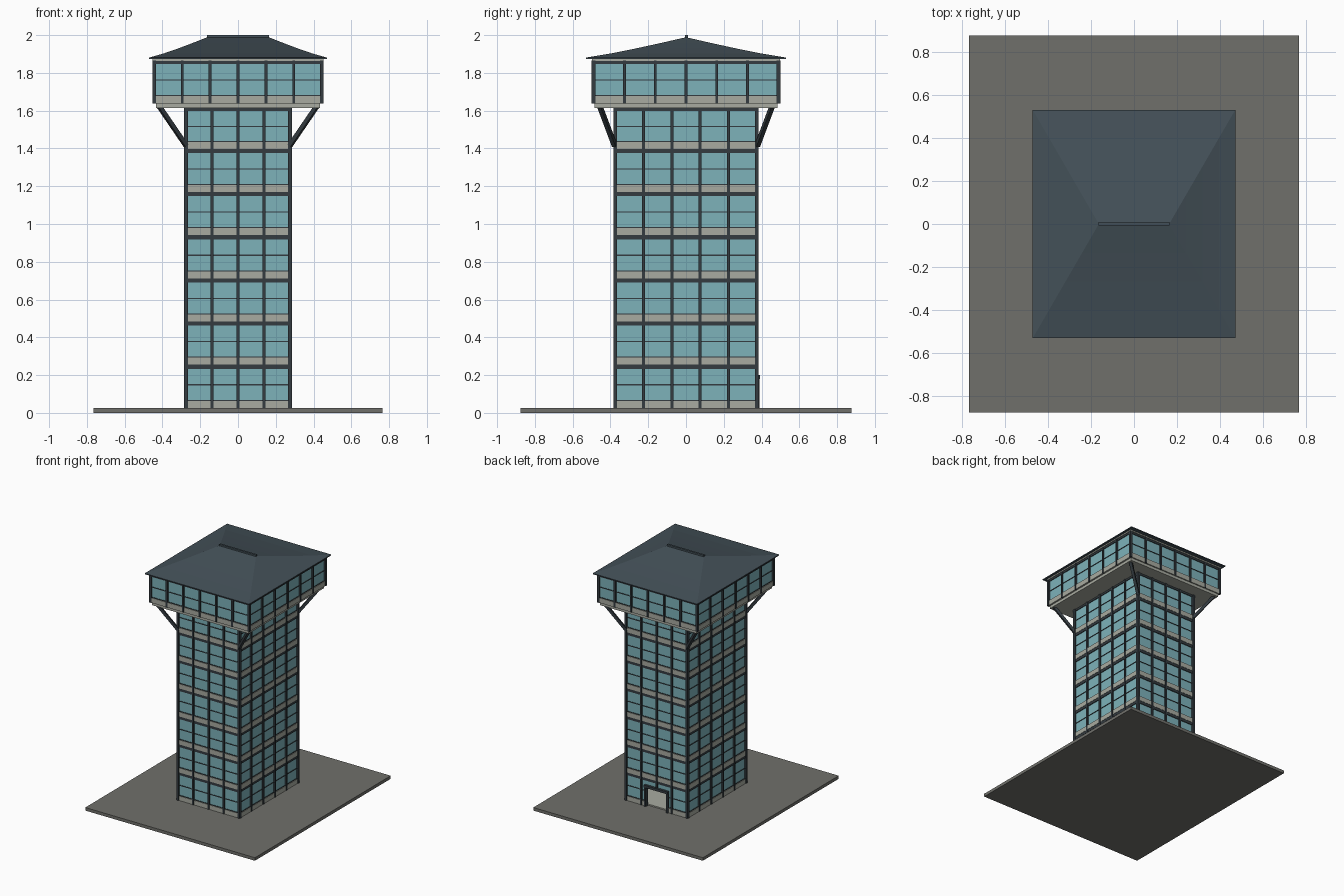
import bpy, bmesh
from mathutils import Vector

if "Cube" in bpy.data.objects:
    bpy.data.objects.remove(bpy.data.objects["Cube"])


def material(name, rgb):
    m = bpy.data.materials.new(name)
    lin = [c / 12.92 if c <= 0.04045 else ((c + 0.055) / 1.055) ** 2.4 for c in rgb]
    m.diffuse_color = (*lin, 1)
    m.use_nodes = True
    m.node_tree.nodes["Principled BSDF"].inputs["Base Color"].default_value = m.diffuse_color
    return m


PAVING = material("paving grey", (0.44, 0.44, 0.42))
CONCRETE = material("pale concrete", (0.66, 0.67, 0.63))
GLASS = material("blue glass", (0.49, 0.70, 0.73))
FRAME = material("dark frame", (0.20, 0.23, 0.25))
ROOF = material("slate roof", (0.265, 0.315, 0.345))


def finish(name, bm, mat):
    bmesh.ops.recalc_face_normals(bm, faces=bm.faces)
    me = bpy.data.meshes.new(name)
    bm.to_mesh(me)
    bm.free()
    me.materials.append(mat)
    ob = bpy.data.objects.new(name, me)
    bpy.context.collection.objects.link(ob)
    return ob


def box(bm, x0, x1, y0, y1, z0, z1):
    vs = bmesh.ops.create_cube(bm, size=1)["verts"]
    for v in vs:
        v.co = Vector(((x0 + x1) / 2 + v.co.x * (x1 - x0),
                       (y0 + y1) / 2 + v.co.y * (y1 - y0),
                       (z0 + z1) / 2 + v.co.z * (z1 - z0)))


def side_box(bm, side, u0, u1, d0, d1, z0, z1):
    """Box on a facade: u runs along the wall, d is distance outward from the centre."""
    s = -1 if side in ("front", "left") else 1
    if side in ("front", "back"):
        box(bm, u0, u1, min(s * d0, s * d1), max(s * d0, s * d1), z0, z1)
    else:
        box(bm, min(s * d0, s * d1), max(s * d0, s * d1), u0, u1, z0, z1)


def simple(name, mat, *dims):
    bm = bmesh.new()
    box(bm, *dims)
    return finish(name, bm, mat)


DOOR = 0.10          # half width of the back entrance
DOOR_TOP = 0.185


def facade(prefix, hx, hy, nx, ny, levels, top, band, header, door=False):
    """Glazed storeys with columns, sill bands, headers and transoms on four sides."""
    cols, bands, heads, panes, bars = [bmesh.new() for _ in range(5)]
    bottom = levels[0]
    for side in ("front", "right", "back", "left"):
        fb = side in ("front", "back")
        half, d, n = (hx, hy, nx) if fb else (hy, hx, ny)
        entry = door and side == "back"
        # columns
        for i in range(n + 1):
            if not fb and i in (0, n):
                continue        # the corners belong to the front and back
            u = -half + 0.01 + i * (2 * half - 0.02) / n
            w = 0.01 if i in (0, n) else 0.0075
            z0 = DOOR_TOP if entry and abs(u) < DOOR else bottom
            side_box(cols, side, u - w, u + w, d - 0.02, d, z0, top)
        for i, z in enumerate(levels):
            zt = levels[i + 1] if i + 1 < len(levels) else top
            a = half - 0.015
            spans = [(-a, -DOOR), (DOOR, a)] if entry and i == 0 else [(-a, a)]
            zm = (z + band + zt - header) / 2
            for u0, u1 in spans:
                side_box(bands, side, u0, u1, d - 0.03, d - 0.004, z, z + band)
                side_box(panes, side, u0, u1, d - 0.018, d - 0.012, z + band, zt - header)
                side_box(bars, side, u0, u1, d - 0.02, d - 0.008, zm - 0.003, zm + 0.003)
                side_box(bars, side, u0, u1, d - 0.02, d - 0.008, z + band, z + band + 0.005)
            side_box(heads, side, -a, a, d - 0.03, d - 0.006, zt - header, zt)
            if entry and i == 0:
                side_box(panes, side, -DOOR, DOOR, d - 0.018, d - 0.012, DOOR_TOP, zt - header)
    finish(prefix + "_columns", cols, FRAME)
    finish(prefix + "_sill_bands", bands, CONCRETE)
    finish(prefix + "_headers", heads, FRAME)
    finish(prefix + "_window_glass", panes, GLASS)
    finish(prefix + "_transoms", bars, FRAME)


# ground slab
simple("ground_slab", PAVING, -0.765, 0.765, -0.875, 0.875, 0, 0.025)

# tower shaft with seven storeys
PITCH = 0.2285
levels = [0.027 + i * PITCH for i in range(7)]
facade("tower", 0.285, 0.385, 4, 5, levels, 1.62, 0.037, 0.022, door=True)
slabs = bmesh.new()
for z in levels:
    box(slabs, -0.256, 0.256, -0.356, 0.356, z - 0.012, z + 0.008)
finish("floor_slabs", slabs, CONCRETE)

# entrance frame on the back
entrance = bmesh.new()
for s in (-1, 1):
    box(entrance, s * DOOR - 0.008, s * DOOR + 0.008, 0.355, 0.388, 0.025, DOOR_TOP)
box(entrance, -DOOR - 0.008, DOOR + 0.008, 0.355, 0.392, DOOR_TOP - 0.005, DOOR_TOP + 0.015)
finish("entrance_frame", entrance, FRAME)

# overhanging top storey
simple("cabin_floor", CONCRETE, -0.435, 0.435, -0.485, 0.485, 1.614, 1.64)
facade("cabin", 0.453, 0.499, 6, 6, [1.637], 1.866, 0.04, 0.018)
simple("cabin_ceiling", CONCRETE, -0.452, 0.452, -0.498, 0.498, 1.864, 1.878)

# diagonal corner braces
braces = bmesh.new()
for sx in (-1, 1):
    for sy in (-1, 1):
        a = Vector((sx * 0.275, sy * 0.378, 1.415))
        b = Vector((sx * 0.415, sy * 0.455, 1.62))
        q = (b - a).to_track_quat("Z", "Y")
        for v in bmesh.ops.create_cube(braces, size=1)["verts"]:
            v.co = (a + b) / 2 + q @ Vector((v.co.x * 0.022, v.co.y * 0.022,
                                             v.co.z * (b - a).length))
finish("corner_braces", braces, FRAME)

# hipped roof with a slight flare at the eaves
roof = bmesh.new()
rings = [(0.47, 0.53, 1.874)]
for i in range(5):
    t = i / 4
    rings.append((0.47 - 0.305 * t, 0.53 - 0.527 * t, 1.881 + 0.107 * t ** 1.15))
loops = [[roof.verts.new((sx * x, sy * y, z))
          for sx, sy in ((-1, -1), (1, -1), (1, 1), (-1, 1))] for x, y, z in rings]
for lo, hi in zip(loops, loops[1:]):
    for k in range(4):
        roof.faces.new((lo[k], lo[(k + 1) % 4], hi[(k + 1) % 4], hi[k]))
roof.faces.new(loops[0])
roof.faces.new(loops[-1])
finish("hipped_roof", roof, ROOF)

# ridge cap
simple("ridge_cap", ROOF, -0.165, 0.165, -0.006, 0.01, 1.98, 2.0)
